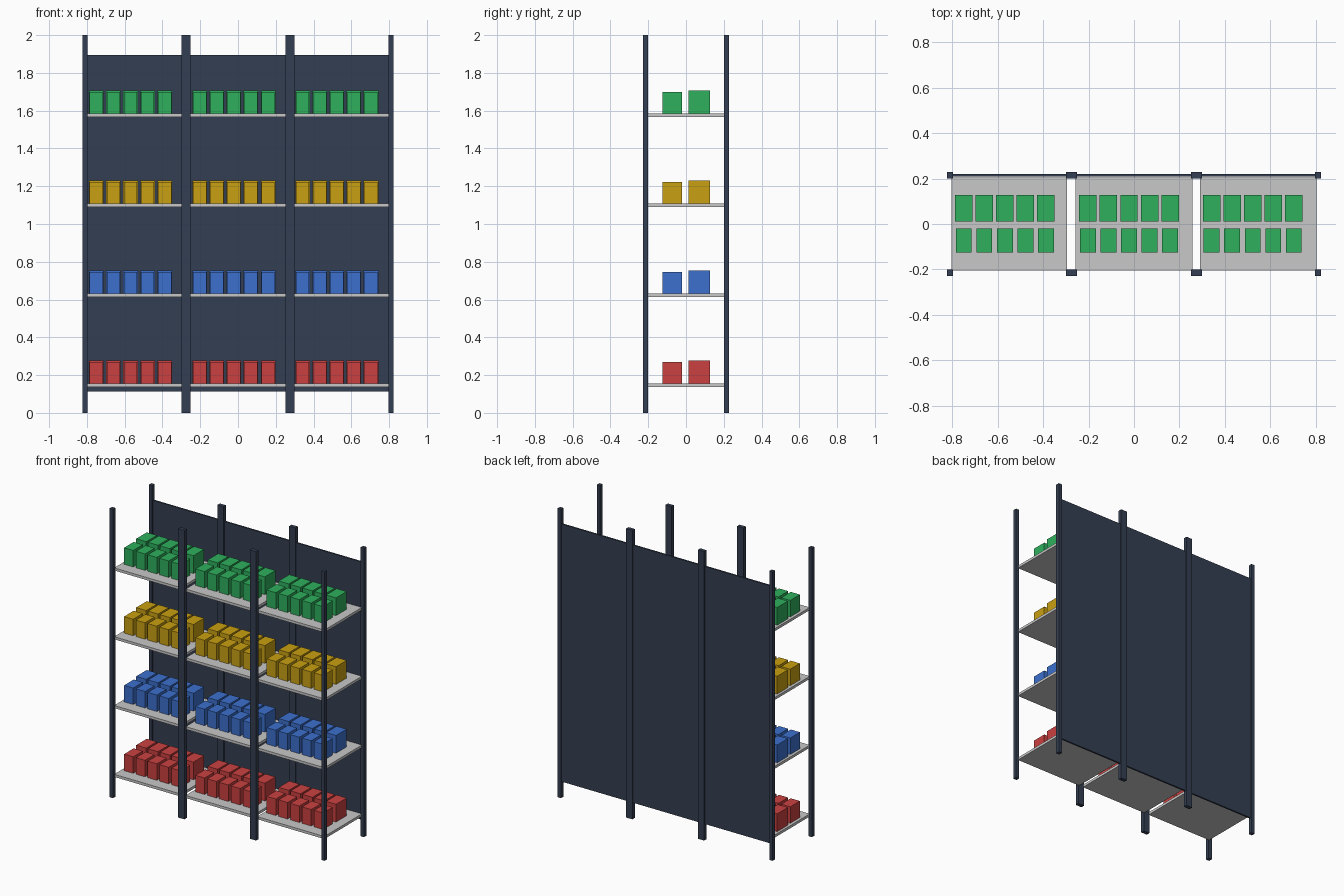
import bpy
import bmesh

if "Cube" in bpy.data.objects:
    bpy.data.objects.remove(bpy.data.objects["Cube"])


def material(name, rgb):
    """Flat material from 0-255 sRGB values."""
    def lin(c):
        c /= 255
        return c / 12.92 if c <= 0.04045 else ((c + 0.055) / 1.055) ** 2.4
    m = bpy.data.materials.new(name)
    m.diffuse_color = (*[lin(c) for c in rgb], 1.0)
    m.use_nodes = True
    m.node_tree.nodes["Principled BSDF"].inputs["Base Color"].default_value = m.diffuse_color
    return m


def block(name, x, y, z, mat):
    """Axis-aligned block given (min, max) ranges."""
    mesh = bpy.data.meshes.new(name)
    bm = bmesh.new()
    bmesh.ops.create_cube(bm, size=1)
    for v in bm.verts:
        v.co = [(r[0] + r[1]) / 2 + c * (r[1] - r[0]) for c, r in zip(v.co, (x, y, z))]
    bm.to_mesh(mesh)
    bm.free()
    mesh.materials.append(mat)
    obj = bpy.data.objects.new(name, mesh)
    bpy.context.collection.objects.link(obj)
    return obj


steel = material("dark slate", (52, 63, 82))
grey = material("light grey", (200, 200, 200))
box_colours = [material("red", (203, 65, 65)), material("blue", (60, 112, 205)),
               material("yellow", (202, 160, 18)), material("green", (46, 176, 92))]

# Uprights: slim at the ends, wide between bays, front and back
for y in ((-0.228, -0.201), (0.201, 0.228)):
    for x in ((-0.824, -0.798), (-0.299, -0.251), (0.251, 0.299), (0.798, 0.824)):
        block("upright", x, y, (0, 2), steel)

# Back panel
block("back_panel", (-0.81, 0.81), (0.209, 0.221), (0.112, 1.895), steel)

# Bays: shelf x range and centre of the first box
bays = [((-0.805, -0.295), -0.75), ((-0.258, 0.258), -0.203), ((0.29, 0.805), 0.342)]
# Box rows: y range, width, height
rows = [((-0.125, -0.02), 0.070, 0.114), ((0.012, 0.128), 0.077, 0.123)]

for level, colour in enumerate(box_colours):
    top = 0.155 + 0.4763 * level
    for shelf_x, first in bays:
        block("shelf", shelf_x, (-0.205, 0.205), (top - 0.018, top), grey)
        # Two rows of five boxes
        for y, width, height in rows:
            for i in range(5):
                cx = first + 0.0905 * i
                block("storage_box", (cx - width / 2, cx + width / 2), y,
                      (top, top + height), colour)
